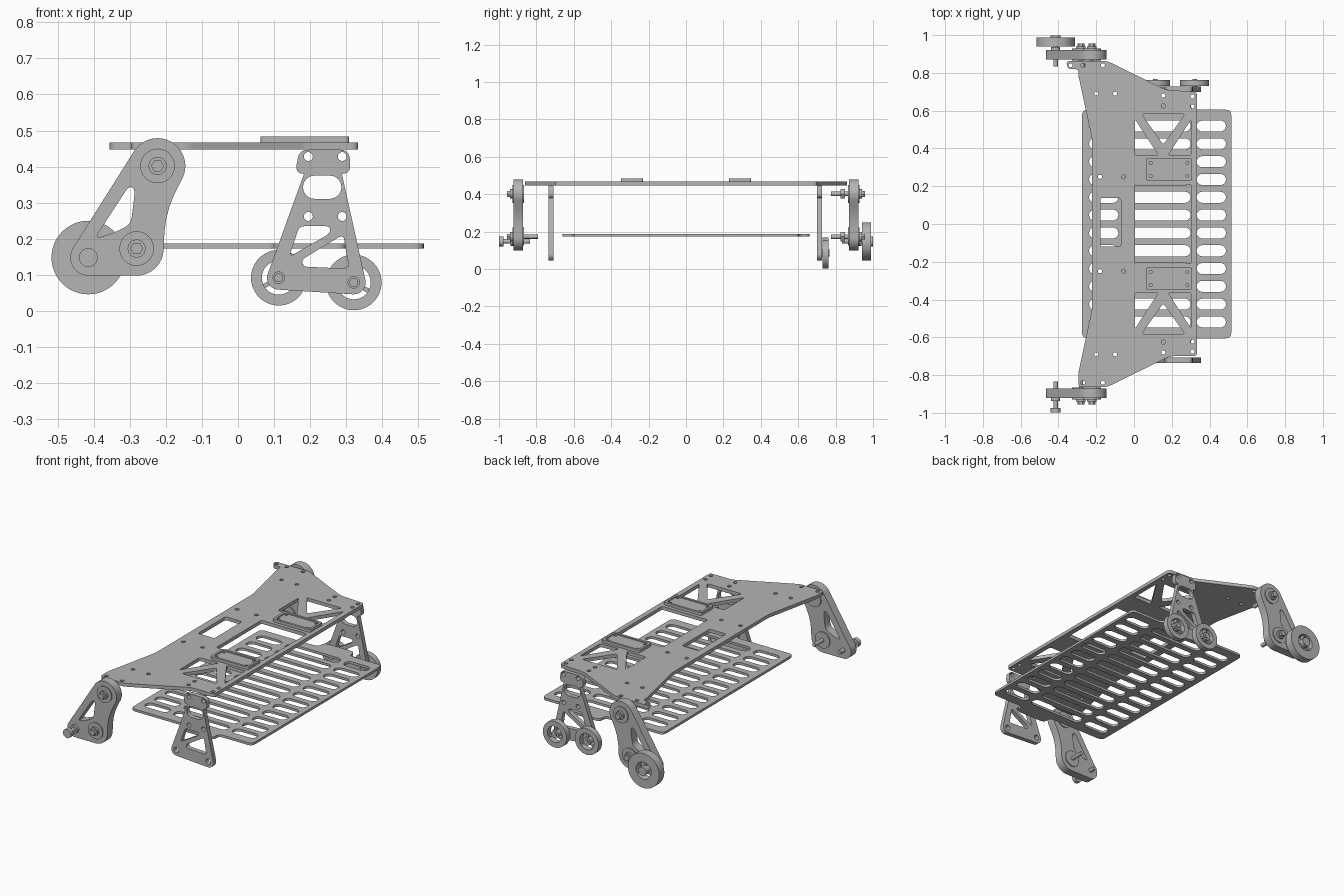
import bpy
from math import sin, cos, pi, radians
from mathutils import Vector

cube = bpy.data.objects.get("Cube")
if cube:
    bpy.data.objects.remove(cube)

gray = bpy.data.materials.new("plain_gray")
gray.use_nodes = True
color = (0.46, 0.46, 0.46, 1)
gray.diffuse_color = color
gray.node_tree.nodes["Principled BSDF"].inputs["Base Color"].default_value = color


def arc(x, y, r, start=0, end=360, n=24):
    """Points on an arc, angles in degrees."""
    full = end - start == 360
    steps = n if full else n - 1
    return [(x + r * cos(radians(start + (end - start) * i / steps)),
             y + r * sin(radians(start + (end - start) * i / steps))) for i in range(n)]


def rounded(points, radius, n=5):
    """Polygon with softened corners."""
    pts, out = [Vector(p) for p in points], []
    for i, p in enumerate(pts):
        a, b = pts[i - 1] - p, pts[(i + 1) % len(pts)] - p
        pa = p + a.normalized() * min(radius, a.length * 0.48)
        pb = p + b.normalized() * min(radius, b.length * 0.48)
        for k in range(n + 1):
            t = k / n
            out.append(tuple(pa * (1 - t) ** 2 + p * 2 * t * (1 - t) + pb * t * t))
    return out


def rect(x0, x1, y0, y1, radius=0.012):
    return rounded([(x0, y0), (x1, y0), (x1, y1), (x0, y1)], radius)


def slot(x0, x1, y, r):
    return arc(x1 - r, y, r, -90, 90, 9) + arc(x0 + r, y, r, 90, 270, 9)


def flip(points):
    return [(x, -y) for x, y in points]


def sheet(name, loops, lo, hi, upright=False):
    """Cut sheet: first loop is the outline, the others are holes.
    Flat sheets span z lo..hi, upright ones span y lo..hi."""
    curve = bpy.data.curves.new(name, "CURVE")
    curve.dimensions = "2D"
    curve.fill_mode = "BOTH"
    curve.extrude = abs(hi - lo) / 2
    for loop in loops:
        spline = curve.splines.new("POLY")
        spline.points.add(len(loop) - 1)
        for point, (x, y) in zip(spline.points, loop):
            point.co = (x, y, 0, 1)
        spline.use_cyclic_u = True
    obj = bpy.data.objects.new(name, curve)
    bpy.context.collection.objects.link(obj)
    mid = (lo + hi) / 2
    obj.location = (0, mid, 0) if upright else (0, 0, mid)
    if upright:
        obj.rotation_euler.x = pi / 2
    bpy.ops.object.select_all(action="DESELECT")
    obj.select_set(True)
    bpy.context.view_layer.objects.active = obj
    bpy.ops.object.convert(target="MESH")
    obj = bpy.context.object
    obj.name = name
    obj.data.materials.clear()
    obj.data.materials.append(gray)
    bpy.ops.object.shade_smooth_by_angle(angle=radians(30))
    return obj


def rod(name, x, z, r, y0, y1, n=24):
    return sheet(name, [arc(x, z, r, n=n)], y0, y1, True)


# Top deck with truss windows, a wide bay and screw holes
deck = rounded([
    (-0.295, 0.82), (-0.35, 0.82), (-0.36, 0.862), (-0.14, 0.862), (0.17, 0.71), (0.333, 0.70),
    (0.333, -0.70), (0.19, -0.70), (-0.14, -0.862), (-0.295, -0.862), (-0.295, -0.79),
    (-0.222, -0.45), (-0.222, 0.45), (-0.295, 0.79)], 0.02)
truss = [[(0.04, 0.583), (0.27, 0.583), (0.155, 0.42)],
         [(0.005, 0.555), (0.005, 0.363), (0.13, 0.363)],
         [(0.303, 0.555), (0.303, 0.363), (0.18, 0.363)]]
screws = [(-0.2, 0.69), (-0.1, 0.69), (-0.18, 0.25), (-0.055, 0.25), (0.155, 0.68),
          (0.155, 0.625), (0.31, 0.675), (0.31, 0.622), (-0.27, 0.84), (-0.165, 0.84)]
cuts = [rounded(t, 0.015) for t in truss] + [arc(x, y, 0.011, n=12) for x, y in screws]
deck_loops = [deck, rect(0.005, 0.303, -0.21, 0.21), rect(-0.178, -0.07, -0.12, 0.137),
              arc(-0.336, 0.84, 0.011, n=12)]
deck_loops += cuts + [flip(c) for c in cuts]
sheet("top_deck", deck_loops, 0.447, 0.467)

# Raised mounting pads on the deck
for side, label in ((1, "left"), (-1, "right")):
    y0, y1 = sorted((side * 0.23, side * 0.348))
    holes = [arc(x, y, 0.008, n=10) for x in (0.088, 0.282) for y in (y0 + 0.024, y1 - 0.024)]
    sheet(label + "_mounting_pad", [rect(0.063, 0.308, y0, y1)] + holes, 0.467, 0.478)
    sheet(label + "_pad_rim", [rect(0.063, 0.308, y0, y1),
                               rect(0.076, 0.295, y0 + 0.013, y1 - 0.013)], 0.478, 0.484)

# Lower tray with rows of slots
tray = rounded([
    (-0.275, -0.605), (0.1, -0.605), (0.1, -0.66), (0.3, -0.66), (0.3, -0.605), (0.515, -0.605),
    (0.515, 0.605), (0.3, 0.605), (0.3, 0.66), (0.1, 0.66), (0.1, 0.605), (-0.275, 0.605)], 0.03)
tray_loops = [tray]
for row in range(12):
    y = (row - 5.5) * 0.0943
    for x0, x1 in ((-0.238, -0.083), (-0.05, 0.3), (0.332, 0.487)):
        tray_loops.append(slot(x0, x1, y, 0.0295))
sheet("lower_tray", tray_loops, 0.173, 0.187)

# Tapered side brackets
bracket = (arc(0.113, 0.092, 0.033, 172, 266, 8) + arc(0.321, 0.079, 0.033, 266, 367, 8)
           + rounded([(0.313, 0.38), (0.308, 0.447), (0.17, 0.447), (0.158, 0.38)], 0.025))
bracket_loops = [bracket, slot(0.18, 0.287, 0.343, 0.0325),
                 rounded([(0.17, 0.235), (0.255, 0.235), (0.255, 0.215), (0.142, 0.15)], 0.015),
                 rounded([(0.292, 0.212), (0.308, 0.117), (0.178, 0.123), (0.178, 0.143)], 0.015)]
bracket_loops += [arc(x, z, 0.0125, n=14)
                  for x, z in ((0.195, 0.428), (0.289, 0.428), (0.195, 0.262), (0.289, 0.262))]
feet = ((0.113, 0.092), (0.321, 0.079))
pins = [arc(x, z, 0.016, n=14) for x, z in feet]
sheet("left_bracket", bracket_loops + pins, 0.70, 0.727, True)
sheet("right_bracket", bracket_loops + pins, -0.735, -0.708, True)


def wheel(name, x, z, r, bore, y0, y1):
    """Open ring with three thin spokes and a hub."""
    sheet(name + "_tyre", [arc(x, z, r, n=48), arc(x, z, bore, n=32)], y0, y1, True)
    mid = (y0 + y1) / 2
    rod(name + "_hub", x, z, bore * 0.5, y0, y1)
    for k in range(3):
        a = k * 2 * pi / 3 + pi / 2
        u, v = Vector((cos(a), sin(a))), Vector((-sin(a), cos(a))) * bore * 0.13
        c = Vector((x, z))
        spoke = [c + u * bore * 0.4 - v, c + u * bore * 1.1 - v,
                 c + u * bore * 1.1 + v, c + u * bore * 0.4 + v]
        sheet(name + "_spoke", [[tuple(p) for p in spoke]], mid - 0.01, mid + 0.01, True)


# Small wheels on the left bracket
for label, (x, z) in zip(("front", "rear"), feet):
    wheel(label + "_small_wheel", x, z, 0.077, 0.047, 0.73, 0.763)
    rod(label + "_small_axle", x, z, 0.012, 0.715, 0.768)

# Swing legs with bolts
top, toe, heel = (-0.223, 0.402), (-0.415, 0.148), (-0.281, 0.173)
leg = (arc(*top, 0.077, -30, 148, 22) + arc(*toe, 0.05, 148, 270, 14)
       + arc(*heel, 0.075, 270, 360, 12)
       + [(-0.204, 0.22), (-0.199, 0.255), (-0.19, 0.29), (-0.177, 0.322)])
leg_window = rounded([(-0.302, 0.347), (-0.285, 0.338), (-0.297, 0.24), (-0.345, 0.216),
                      (-0.398, 0.2)], 0.022)
for side, label in ((1, "left"), (-1, "right")):
    def peg(part, at, r, y0, y1, n=24):
        rod(label + "_" + part, *at, r, *sorted((side * y0, side * y1)), n)

    sheet(label + "_leg", [leg, leg_window], *sorted((side * 0.872, side * 0.922)), True)
    for part, at in (("upper", top), ("lower", heel)):
        peg(part + "_boss", at, 0.048, 0.866, 0.928)
        peg(part + "_washer", at, 0.025, 0.928, 0.94)
        peg(part + "_bolt_head", at, 0.018, 0.94, 0.956, 6)
    peg("heel_bolt", heel, 0.011, 0.79, 0.88)
    peg("toe_axle", toe, 0.012, 0.835, 0.975)
    peg("toe_axle_head", toe, 0.026, 0.975, 0.999)
    peg("toe_collar", toe, 0.024, 0.922, 0.938)

# Inner nuts and the large wheel on the left leg
for part, at in (("upper", top), ("lower", heel)):
    rod(part + "_inner_bolt", *at, 0.012, 0.775, 0.88)
    rod(part + "_inner_nut", *at, 0.03, 0.825, 0.85, 6)
wheel("large_wheel", *toe, 0.102, 0.05, 0.94, 0.988)
